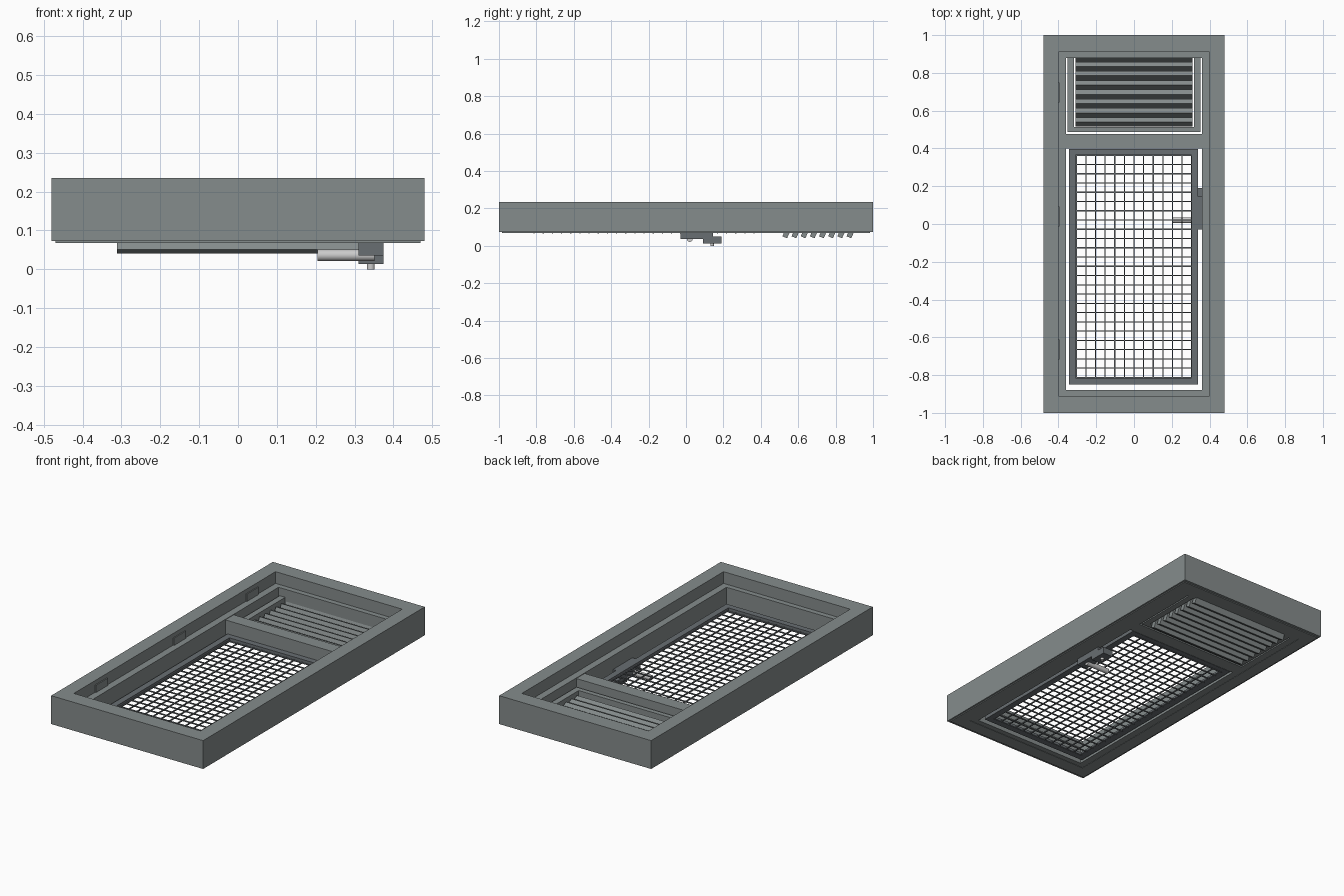
import bpy, bmesh, math

if "Cube" in bpy.data.objects:
    bpy.data.objects.remove(bpy.data.objects["Cube"])

def material(name, r, g, b):
    m = bpy.data.materials.new(name)
    m.diffuse_color = (r, g, b, 1)
    m.use_nodes = True
    m.node_tree.nodes["Principled BSDF"].inputs["Base Color"].default_value = m.diffuse_color
    return m

steel = material("painted_steel", .235, .262, .262)
dark = material("dark_steel", .140, .156, .168)
light = material("bright_metal", .60, .60, .58)

def finish(name, bm, mat=steel):
    me = bpy.data.meshes.new(name)
    bm.normal_update()
    bm.to_mesh(me)
    bm.free()
    ob = bpy.data.objects.new(name, me)
    bpy.context.collection.objects.link(ob)
    me.materials.append(mat)
    return ob

def add_box(bm, x0, x1, y0, y1, z0, z1):
    vs = bmesh.ops.create_cube(bm, size=1)["verts"]
    for v in vs:
        v.co.x = x1 if v.co.x > 0 else x0
        v.co.y = y1 if v.co.y > 0 else y0
        v.co.z = z1 if v.co.z > 0 else z0

def box(name, *dims, mat=steel):
    bm = bmesh.new()
    add_box(bm, *dims)
    return finish(name, bm, mat)

# Closed rectangular frame swept from an (x inset, y inset, z) profile
def ring(name, x0, x1, y0, y1, profile, mat=steel):
    bm = bmesh.new()
    loops = [[bm.verts.new(p) for p in ((x0 + a, y0 + b, z), (x1 - a, y0 + b, z),
                                        (x1 - a, y1 - b, z), (x0 + a, y1 - b, z))]
             for a, b, z in profile]
    n = len(loops)
    for i in range(n):
        p, q = loops[i], loops[(i + 1) % n]
        for k in range(4):
            j = (k + 1) % 4
            bm.faces.new((p[k], p[j], q[j], q[k]))
    bmesh.ops.recalc_face_normals(bm, faces=bm.faces)
    return finish(name, bm, mat)

def cylinder(name, loc, r, depth, rot=(0, 0, 0), mat=light):
    bpy.ops.mesh.primitive_cylinder_add(vertices=24, radius=r, depth=depth, location=loc, rotation=rot)
    ob = bpy.context.object
    ob.name = name
    ob.data.materials.append(mat)
    bpy.ops.object.shade_smooth_by_angle(angle=math.radians(40))

# Outer jamb, with the door leaf ring and rail inside it
ring("outer_frame", -.48, .48, -1, 1,
     [(0, 0, .073), (0, 0, .235), (.08, .09, .235), (.08, .09, .073)])
ring("door_leaf", -.40, .40, -.91, .91,
     [(0, 0, .07), (0, 0, .168), (.04, .03, .168), (.04, .03, .07)])
ring("rear_trim", -.47, .47, -.985, .985,
     [(0, 0, .068), (0, 0, .074), (.07, .075, .074), (.07, .075, .068)])
box("middle_rail", -.36, .36, .40, .476, .07, .165)

# Louvre surround and tilted slats
bm = bmesh.new()
add_box(bm, -.352, -.318, .486, .88, .07, .122)
add_box(bm, .318, .352, .486, .88, .07, .122)
add_box(bm, -.318, .318, .486, .514, .07, .122)
finish("louvre_surround", bm)
for i in range(8):
    slat = box("louvre_slat", -.311, .311, -.0135, .0135, -.03, .03)
    slat.location = (0, .540 + .049 * i, .073)
    slat.rotation_euler.x = math.radians(-24)

# Mesh panel frame and its crossing bars
ring("mesh_frame", -.345, .34, -.85, .398,
     [(0, 0, .07), (0, 0, .09), (.036, .034, .09), (.036, .034, .07)], dark)
bm = bmesh.new()
for i in range(13):
    x = -.306 + i * .051
    add_box(bm, x - .003, x + .003, -.82, .37, .070, .076)
for i in range(25):
    y = -.812 + i * .049
    add_box(bm, -.312, .308, y - .003, y + .003, .067, .073)
finish("mesh_bars", bm, dark)

# Hinges on the left inner wall
for y in (.695, .04, -.665):
    box("hinge", -.404, -.394, y - .053, y + .053, .165, .21)

# Lock, bolt housing, handle and knob
box("lock_body", .31, .375, -.03, .145, .035, .09, mat=dark)
box("bolt_housing", .31, .375, .09, .19, .013, .05, mat=dark)
cylinder("handle", (.278, .02, .036), .015, .146, (0, math.pi / 2, 0))
cylinder("knob", (.342, .14, .01), .010, .02)
